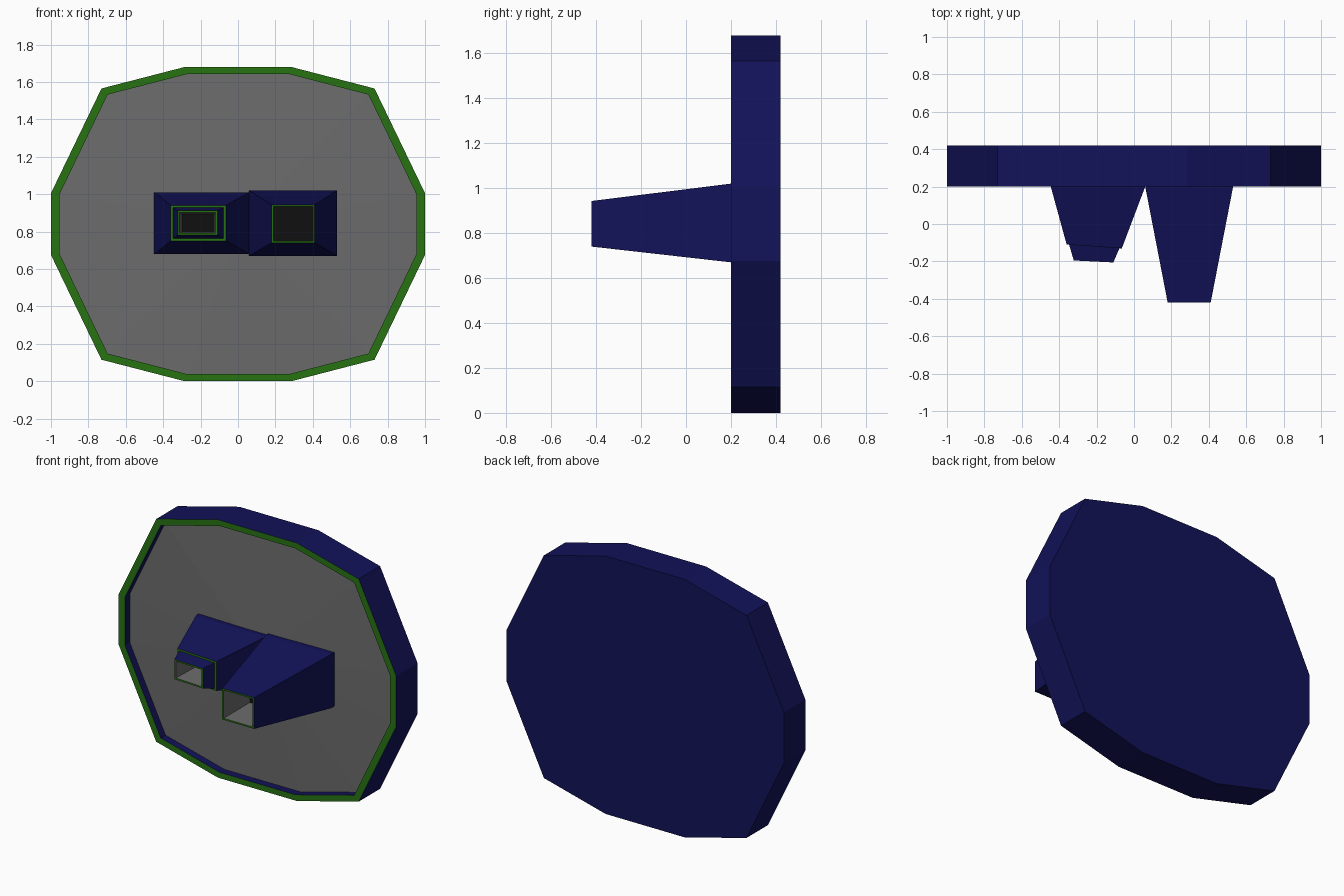
import bpy, bmesh

if "Cube" in bpy.data.objects:
    bpy.data.objects.remove(bpy.data.objects["Cube"])


def material(name, color):
    m = bpy.data.materials.new(name)
    m.diffuse_color = (*color, 1)
    m.use_nodes = True
    m.node_tree.nodes["Principled BSDF"].inputs["Base Color"].default_value = m.diffuse_color
    return m


NAVY = material("navy", (0.006, 0.006, 0.10))
GREEN = material("green", (0.02, 0.17, 0.006))
GREY = material("dark_grey", (0.15, 0.15, 0.15))
BLACK = material("black", (0.005, 0.005, 0.005))
MATS = [NAVY, GREEN, GREY, BLACK]


def loft(name, rings, bands, cap, start_cap=None, tip=None):
    """Join rings of points; one material per band, then close the end flat or with a fan."""
    bm = bmesh.new()
    loops = [[bm.verts.new(p) for p in r] for r in rings]
    n = len(loops[0])

    def face(verts, mat):
        bm.faces.new(verts).material_index = MATS.index(mat)

    for a, b, mat in zip(loops, loops[1:], bands):
        for i in range(n):
            j = (i + 1) % n
            face((a[i], a[j], b[j], b[i]), mat)
    if start_cap:
        face(loops[0][::-1], start_cap)
    if tip:
        t = bm.verts.new(tip)
        for i in range(n):
            face((loops[-1][i], loops[-1][(i + 1) % n], t), cap)
    else:
        face(loops[-1], cap)
    bmesh.ops.recalc_face_normals(bm, faces=bm.faces)
    me = bpy.data.meshes.new(name)
    bm.to_mesh(me)
    bm.free()
    for m in MATS:
        me.materials.append(m)
    ob = bpy.data.objects.new(name, me)
    bpy.context.collection.objects.link(ob)
    return ob


def rect(x0, x1, z0, z1, y0, y1=None):
    y1 = y0 if y1 is None else y1
    return [(x0, y0, z0), (x1, y1, z0), (x1, y1, z1), (x0, y0, z1)]


# Twelve-sided dish: one quarter of the outline, mirrored around the centre
CZ = 0.84
quarter = [(1, 0.165), (0.73, 0.725), (0.285, 0.84)]
outline = (quarter + [(-x, z) for x, z in quarter[::-1]]
           + [(-x, -z) for x, z in quarter] + [(x, -z) for x, z in quarter[::-1]])


def dish_ring(y, s=1.0):
    return [(x * s, y, CZ + z * s) for x, z in outline]


loft("dish", [dish_ring(0.42), dish_ring(0.20), dish_ring(0.20, 0.955),
              dish_ring(0.25, 0.955)],
     [NAVY, GREEN, NAVY], GREY, start_cap=NAVY, tip=(0, 0.22, CZ))

# Long horn with a square hollow mouth
loft("long_horn", [rect(0.06, 0.53, 0.67, 1.02, 0.235),
                   rect(0.06, 0.53, 0.67, 1.02, 0.20),
                   rect(0.18, 0.41, 0.74, 0.943, -0.42),
                   rect(0.19, 0.40, 0.75, 0.933, -0.42),
                   rect(0.19, 0.40, 0.75, 0.933, -0.15)],
     [NAVY, NAVY, GREEN, GREY], BLACK, start_cap=NAVY)

# Short horn, stepping in to a smaller hollow mouth
loft("short_horn", [rect(-0.45, 0.06, 0.68, 1.01, 0.235),
                    rect(-0.445, 0.06, 0.68, 1.01, 0.20),
                    rect(-0.36, -0.065, 0.75, 0.94, -0.11, -0.13),
                    rect(-0.347, -0.078, 0.762, 0.928, -0.11, -0.13),
                    rect(-0.322, -0.11, 0.782, 0.912, -0.195, -0.205),
                    rect(-0.312, -0.12, 0.792, 0.902, -0.195, -0.205),
                    rect(-0.30, -0.125, 0.795, 0.895, 0.03)],
     [NAVY, NAVY, GREEN, NAVY, GREEN, GREY], BLACK, start_cap=NAVY)
